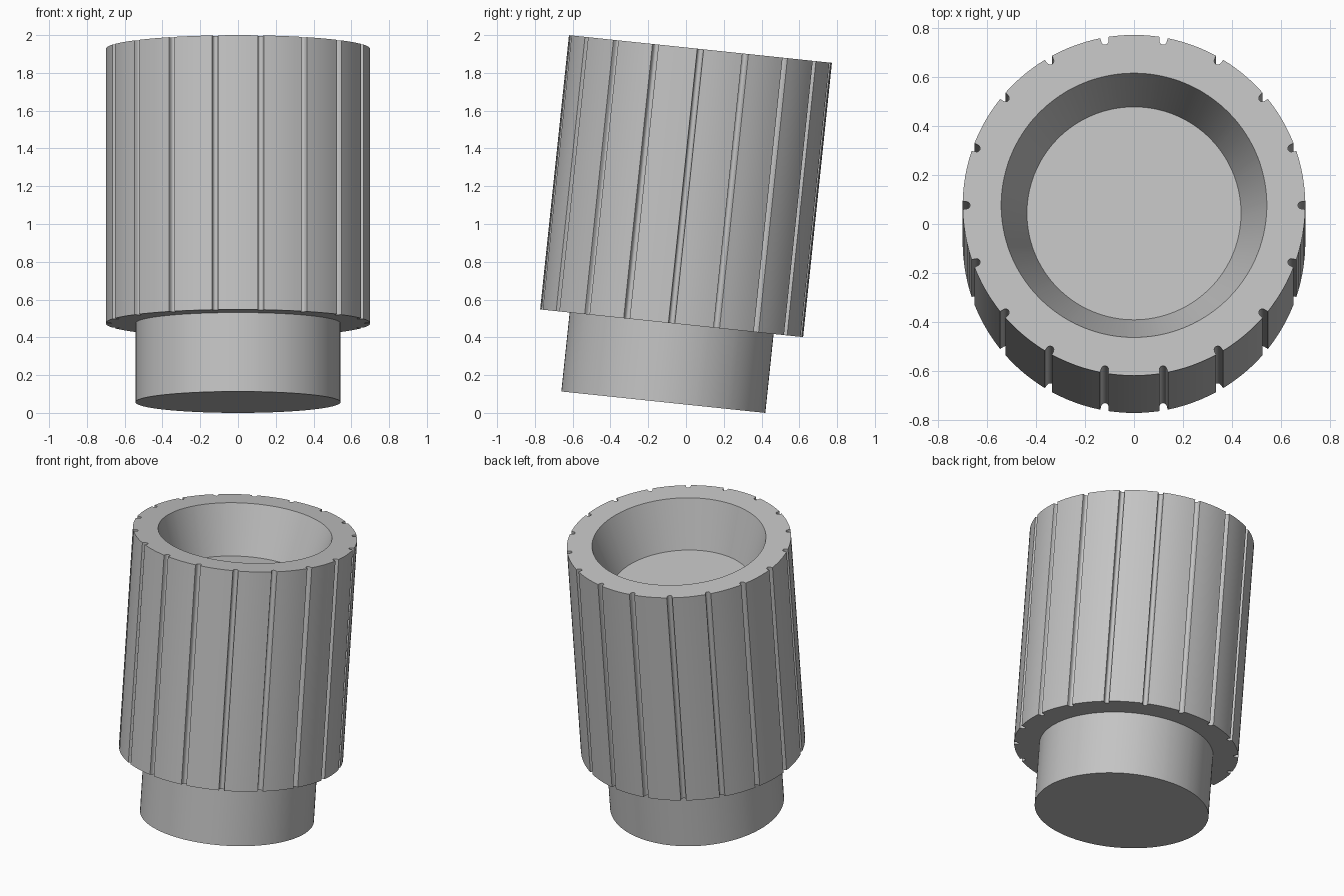
import bpy
import bmesh
from math import cos, sin, pi, radians, tau
from mathutils import Matrix

cube = bpy.data.objects.get("Cube")
if cube:
    bpy.data.objects.remove(cube, do_unlink=True)

TILT = radians(6)
STEM_R, STEM_H = 0.543, 0.42
GRIP_R, GRIP_TOP = 0.70, 1.88
CUP_R, FLOOR_R, CUP_DEPTH = 0.543, 0.4375, 0.315
GROOVES, GROOVE_R, GROOVE_DEPTH = 18, 0.015, 0.03
ARC_STEPS, SLOT_STEPS = 6, 6

# Whole model leans backwards and rests on the front-to-back low edge of the stem
placement = Matrix.Translation((0, -0.12, STEM_R * sin(TILT))) @ Matrix.Rotation(-TILT, 4, "X")

grey = bpy.data.materials.new("Light grey")
grey.use_nodes = True
grey.diffuse_color = (0.55, 0.55, 0.55, 1)
grey.node_tree.nodes["Principled BSDF"].inputs["Base Color"].default_value = grey.diffuse_color


def section():
    """Grooved outline, with a matching angle for each point on plain circles."""
    outline, angles = [], []
    mouth = (GROOVE_R + 0.002) / GRIP_R
    pitch = tau / GROOVES
    for g in range(GROOVES):
        a = g * pitch
        # rounded groove: two mouth corners with a half circle between them
        slot = [(GRIP_R, -mouth * GRIP_R)]
        for i in range(SLOT_STEPS + 1):
            t = pi * i / SLOT_STEPS
            slot.append((GRIP_R - GROOVE_DEPTH + GROOVE_R * (1 - sin(t)), -GROOVE_R * cos(t)))
        slot.append((GRIP_R, mouth * GRIP_R))
        for i, (x, y) in enumerate(slot):
            outline.append((x * cos(a) - y * sin(a), x * sin(a) + y * cos(a)))
            angles.append(a + mouth * (2 * i / (len(slot) - 1) - 1))
        # land between this groove and the next
        for i in range(1, ARC_STEPS):
            b = a + mouth + (pitch - 2 * mouth) * i / ARC_STEPS
            outline.append((GRIP_R * cos(b), GRIP_R * sin(b)))
            angles.append(b)
    return outline, angles


outline, angles = section()


def circle(r):
    return [(r * cos(a), r * sin(a)) for a in angles]


def loft(name, levels, cap):
    """Join a list of (ring, height) with quads and close the ring numbered cap."""
    bm = bmesh.new()
    rings = [[bm.verts.new((x, y, z)) for x, y in ring] for ring, z in levels]
    count = len(angles)
    for low, high in zip(rings, rings[1:]):
        for i in range(count):
            j = (i + 1) % count
            bm.faces.new((low[i], low[j], high[j], high[i]))
    bm.faces.new(rings[cap] if cap else rings[cap][::-1])
    bm.transform(placement)
    mesh = bpy.data.meshes.new(name)
    bm.to_mesh(mesh)
    bm.free()
    mesh.materials.append(grey)
    obj = bpy.data.objects.new(name, mesh)
    bpy.context.collection.objects.link(obj)
    bpy.ops.object.select_all(action="DESELECT")
    obj.select_set(True)
    bpy.context.view_layer.objects.active = obj
    bpy.ops.object.shade_smooth_by_angle(angle=radians(40))


# Plain round stem
loft("stem", [(circle(STEM_R), 0), (circle(STEM_R), STEM_H)], 0)

# Grooved grip with a tapered cup sunk into its top
loft("grooved_grip", [
    (circle(STEM_R), STEM_H),
    (outline, STEM_H),
    (outline, GRIP_TOP),
    (circle(CUP_R), GRIP_TOP),
    (circle(FLOOR_R), GRIP_TOP - CUP_DEPTH),
], -1)
